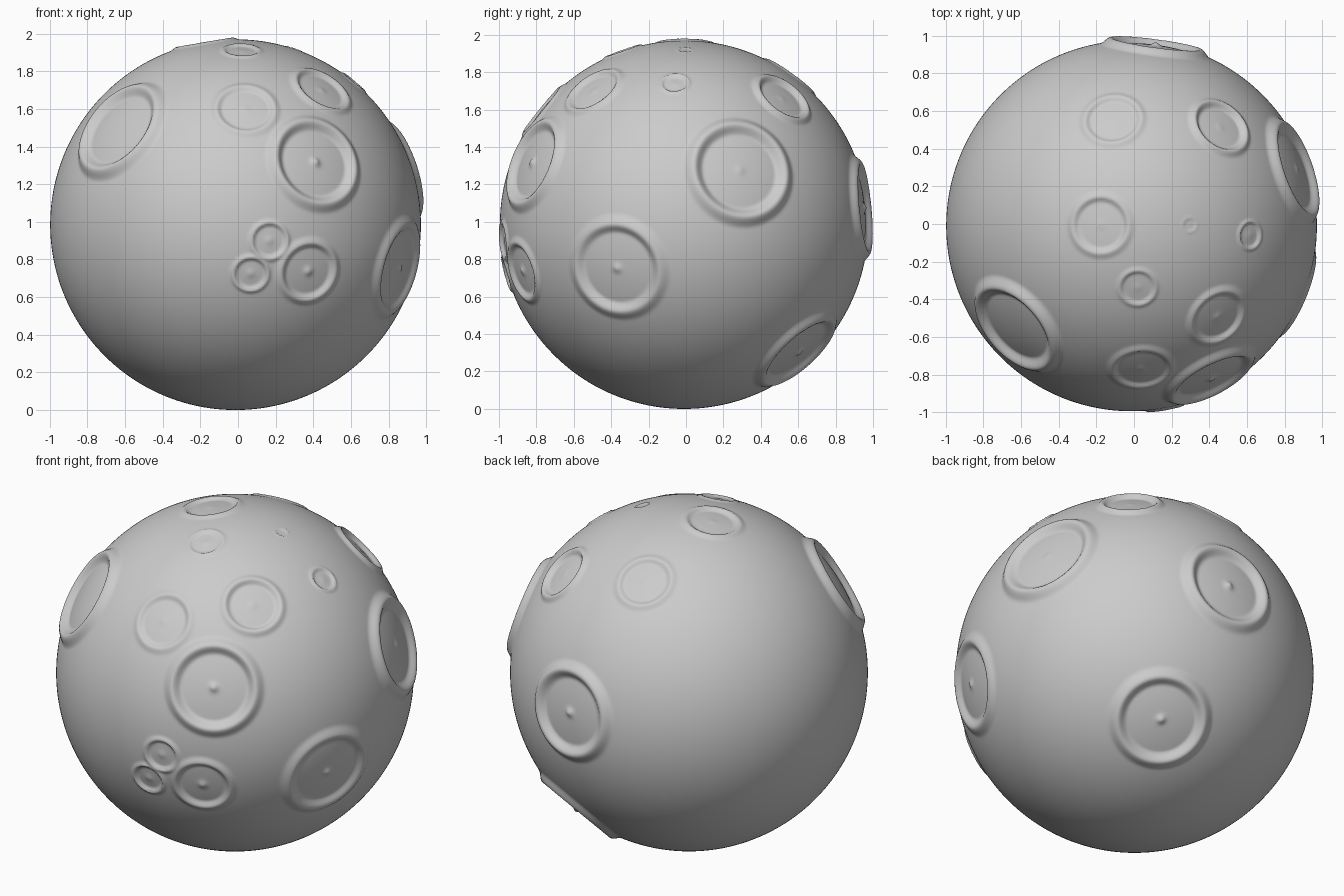
import bpy, bmesh, math
from mathutils import Vector

CENTRE = Vector((-0.013, -0.01, 0.985))
R = 0.985

# craters: direction from centre, rim crest radius, rim height, floor depth, central peak height
CRATERS = [
    ((-0.63, -0.55, 0.52), 0.255, 0.030, 0.012, 0.000),
    ((0.053, -0.76, 0.615), 0.155, 0.010, 0.008, 0.003),
    ((0.455, -0.48, 0.71), 0.155, 0.014, 0.010, 0.005),
    ((0.43, -0.82, 0.335), 0.230, 0.026, 0.014, 0.018),
    ((0.18, -0.96, -0.085), 0.095, 0.012, 0.008, 0.006),
    ((0.08, -0.94, -0.26), 0.090, 0.012, 0.008, 0.006),
    ((0.39, -0.87, -0.25), 0.155, 0.014, 0.010, 0.012),
    ((0.88, -0.36, -0.235), 0.240, 0.018, 0.014, 0.012),
    ((0.88, 0.30, 0.29), 0.255, 0.030, 0.012, 0.006),
    ((0.475, 0.53, 0.68), 0.155, 0.018, 0.012, 0.003),
    ((0.63, -0.05, 0.755), 0.072, 0.008, 0.006, 0.003),
    ((0.31, 0.005, 0.935), 0.036, 0.004, 0.003, 0.000),
    ((-0.165, 0.005, 0.97), 0.150, 0.010, 0.010, 0.003),
    ((0.033, -0.33, 0.93), 0.095, 0.008, 0.006, 0.003),
    ((-0.10, 0.57, 0.80), 0.150, 0.010, 0.010, 0.003),
    ((0.13, 0.97, 0.09), 0.240, 0.027, 0.014, 0.018),
    ((0.334, 0.63, -0.70), 0.240, 0.024, 0.014, 0.018),
]
CRATERS = [(Vector(d).normalized(), r, h, f, p) for d, r, h, f, p in CRATERS]


def smooth(x):
    x = min(max(x, 0.0), 1.0)
    return x * x * (3 - 2 * x)


def relief(dist, r, h, floor, peak):
    """Height of one crater at a distance from its middle."""
    t = dist / r
    if t < 1.0:
        z = -floor + (h + floor) * smooth((t - 0.80) / 0.20)
        return z + peak * math.exp(-(dist / 0.022) ** 2)
    return h * (1 - smooth((t - 1.0) / 0.26))


# evenly gridded ball made from a subdivided cube
bm = bmesh.new()
bmesh.ops.create_cube(bm, size=2)
bmesh.ops.subdivide_edges(bm, edges=bm.edges[:], cuts=139, use_grid_fill=True)
for v in bm.verts:
    n = Vector([math.tan(c * math.pi / 4) for c in v.co]).normalized()
    rise, dip = 0.0, 0.0
    for d, r, h, floor, peak in CRATERS:
        c = n.dot(d)
        if c > 0.9:
            z = relief(R * math.acos(min(c, 1.0)), r, h, floor, peak)
            rise, dip = max(rise, z), min(dip, z)
    v.co = CENTRE + n * (R + (dip if dip < 0 else rise))
for f in bm.faces:
    f.smooth = True

mesh = bpy.data.meshes.new("cratered_moon")
bm.to_mesh(mesh)
bm.free()
moon = bpy.data.objects.new("cratered_moon", mesh)
bpy.context.collection.objects.link(moon)
